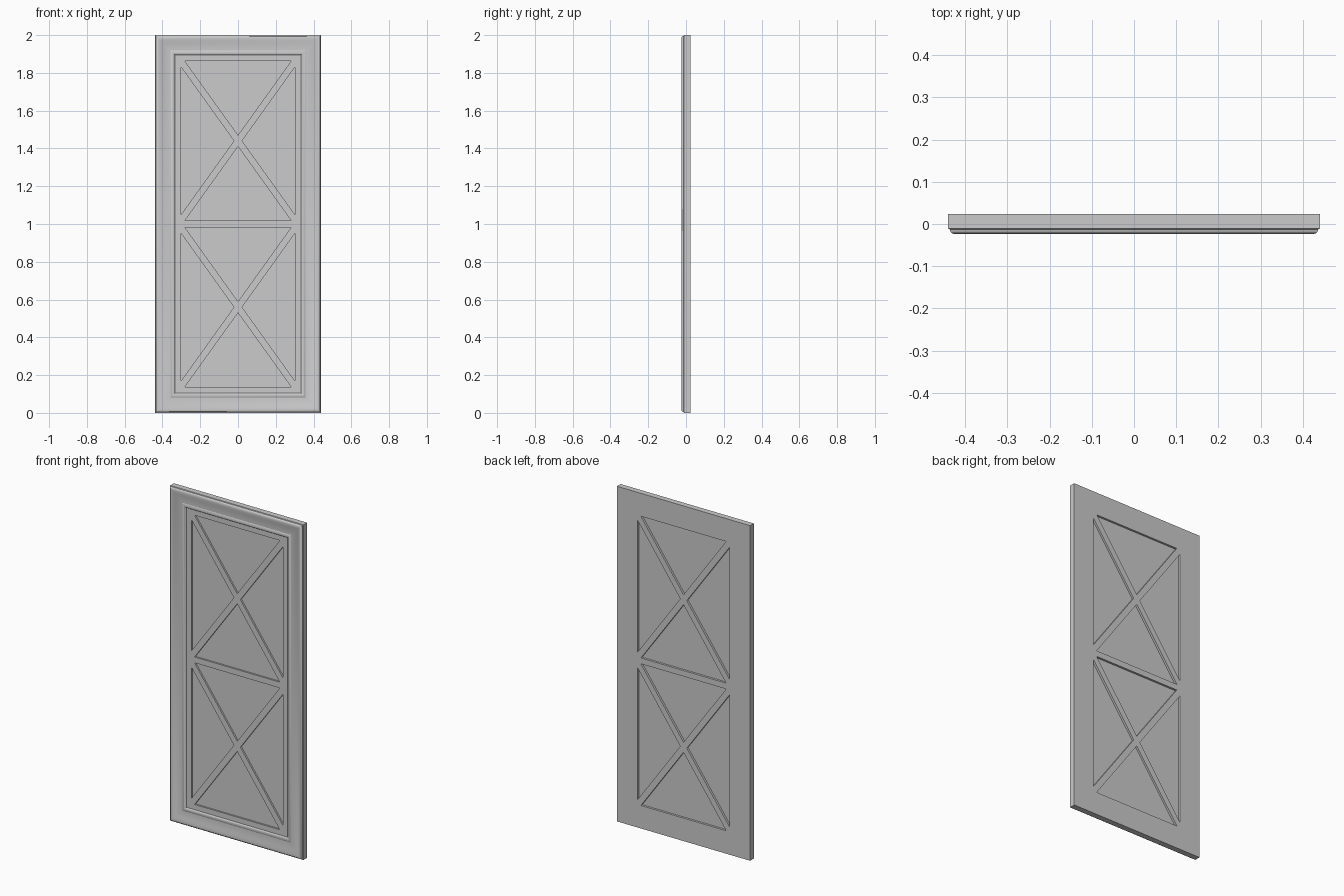
import bpy, bmesh
from mathutils import Vector

if "Cube" in bpy.data.objects:
    bpy.data.objects.remove(bpy.data.objects["Cube"])

W, H = 0.44, 2.0             # half width, height
MARGIN = 0.137               # frame width
FRONT, BACK = -0.008, 0.0235  # flat lattice faces


def make_object(name, bm):
    bmesh.ops.recalc_face_normals(bm, faces=bm.faces)
    mesh = bpy.data.meshes.new(name)
    bm.to_mesh(mesh)
    bm.free()
    obj = bpy.data.objects.new(name, mesh)
    bpy.context.collection.objects.link(obj)
    return obj


def prism(name, outline, y0, y1):
    bm = bmesh.new()
    face = bm.faces.new([bm.verts.new((x, y0, z)) for x, z in outline])
    out = bmesh.ops.extrude_face_region(bm, geom=[face])
    for v in out["geom"]:
        if isinstance(v, bmesh.types.BMVert):
            v.co.y = y1
    return make_object(name, bm)


def half_plane(poly, p, n, d):
    # keep the part of a polygon where (q - p) . n <= d
    result = []
    for a, b in zip(poly, poly[1:] + poly[:1]):
        da, db = (a - p).dot(n) - d, (b - p).dot(n) - d
        if da <= 0:
            result.append(a)
        if da * db < 0:
            result.append(a.lerp(b, da / (da - db)))
    return result


# Mitred frame: (inset from outer edge, y) swept around the rectangle
profile = [(0, 0.0235), (0, -0.011), (0.004, -0.013), (0.005, -0.018),
           (0.008, -0.0215), (0.013, -0.0235), (0.020, -0.0230),
           (0.030, -0.0205), (0.042, -0.0170), (0.055, -0.0140),
           (0.068, -0.0122), (0.082, -0.0115), (0.086, -0.0140),
           (0.092, -0.0155), (0.098, -0.0145), (0.103, -0.0110),
           (0.106, FRONT), (MARGIN, FRONT), (MARGIN, BACK)]
bm = bmesh.new()
rings = []
for i, y in profile:
    rings.append([bm.verts.new(c) for c in ((-W + i, y, i), (W - i, y, i),
                                            (W - i, y, H - i), (-W + i, y, H - i))])
for r, s in zip(rings, rings[1:] + rings[:1]):
    for k in range(4):
        m = (k + 1) % 4
        bm.faces.new((r[k], r[m], s[m], s[k]))
frame = make_object("door_frame", bm)

# Thin recessed panel
ix = W - MARGIN
prism("recessed_panel", [(-ix, MARGIN), (ix, MARGIN), (ix, H - MARGIN), (-ix, H - MARGIN)],
      0.002, 0.011)

# Middle rail and crossed bars
half_bar = 0.0175
prism("middle_rail", [(-ix, 1 - half_bar), (ix, 1 - half_bar),
                      (ix, 1 + half_bar), (-ix, 1 + half_bar)], FRONT, BACK)
for label, z0, z1 in (("lower", MARGIN, 1 - half_bar), ("upper", 1 + half_bar, H - MARGIN)):
    box = [Vector(c) for c in ((-ix, z0), (ix, z0), (ix, z1), (-ix, z1))]
    for side in (-1, 1):
        p = Vector((0, (z0 + z1) / 2))
        n = Vector((z1 - z0, -side * 2 * ix)).normalized()
        bar = half_plane(half_plane(box, p, n, half_bar), p, -n, half_bar)
        prism(f"{label}_diagonal_{'left' if side < 0 else 'right'}", bar, FRONT, BACK)

# Smooth the moulding, keep crisp arrises
bpy.context.view_layer.objects.active = frame
frame.select_set(True)
bpy.ops.object.shade_smooth_by_angle(angle=0.6)
